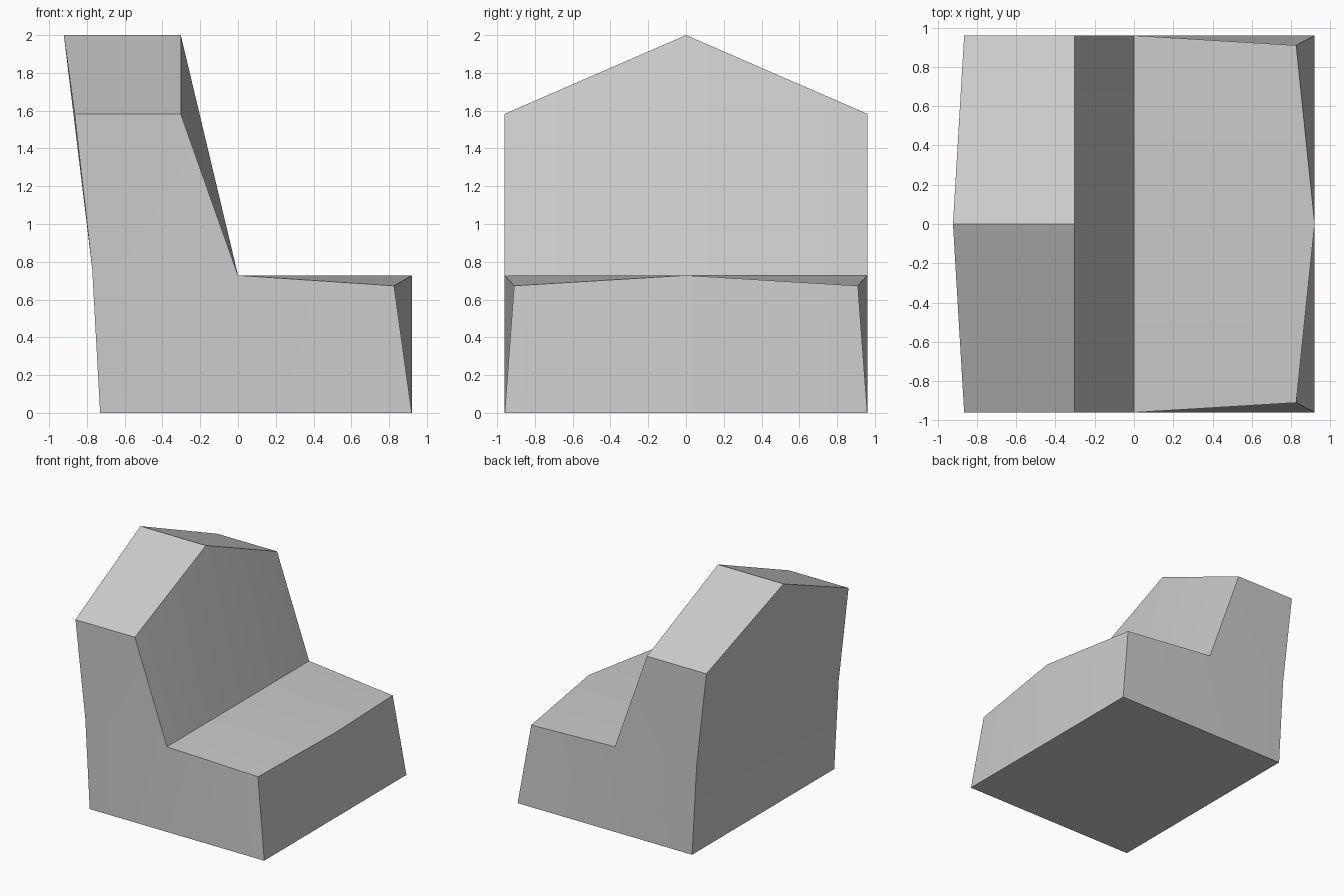
import bpy, bmesh, math

if "Cube" in bpy.data.objects:
    bpy.data.objects.remove(bpy.data.objects["Cube"])

# Seat profiles as (x, y, z): outer side and centre line, same point order
side = [(-0.73, 0.96, 0), (0, 0.96, 0), (0.92, 0.96, 0), (0.826, 0.91, 0.673),
        (0, 0.96, 0.728), (-0.303, 0.96, 1.583), (-0.865, 0.96, 1.583), (-0.772, 0.96, 0.765)]
centre = [(-0.73, 0, 0), (0, 0, 0), (0.92, 0, 0), (0.92, 0, 0.728),
          (0, 0, 0.728), (-0.303, 0, 2), (-0.922, 0, 2), (-0.772, 0, 0.765)]

bm = bmesh.new()


def ring(points, flip=1):
    return [bm.verts.new((x, flip * y, z)) for x, y, z in points]


left, mid, right = ring(side), ring(centre), ring(side, -1)

# Skin between the profiles
n = len(side)
for a, b in ((left, mid), (mid, right)):
    for i in range(n):
        j = (i + 1) % n
        bm.faces.new((a[i], a[j], b[j], b[i]))

# Side panels: rear base, front base and backrest
for r in (left, right):
    for quad in ((0, 1, 4, 7), (1, 2, 3, 4), (7, 4, 5, 6)):
        bm.faces.new([r[k] for k in quad])

bmesh.ops.recalc_face_normals(bm, faces=bm.faces)
mesh = bpy.data.meshes.new("seat_block")
bm.to_mesh(mesh)
bm.free()
seat = bpy.data.objects.new("seat_block", mesh)
bpy.context.collection.objects.link(seat)

# Soft shading over the shallow bends, sharp main edges
bpy.context.view_layer.objects.active = seat
seat.select_set(True)
bpy.ops.object.shade_smooth_by_angle(angle=math.radians(30))
